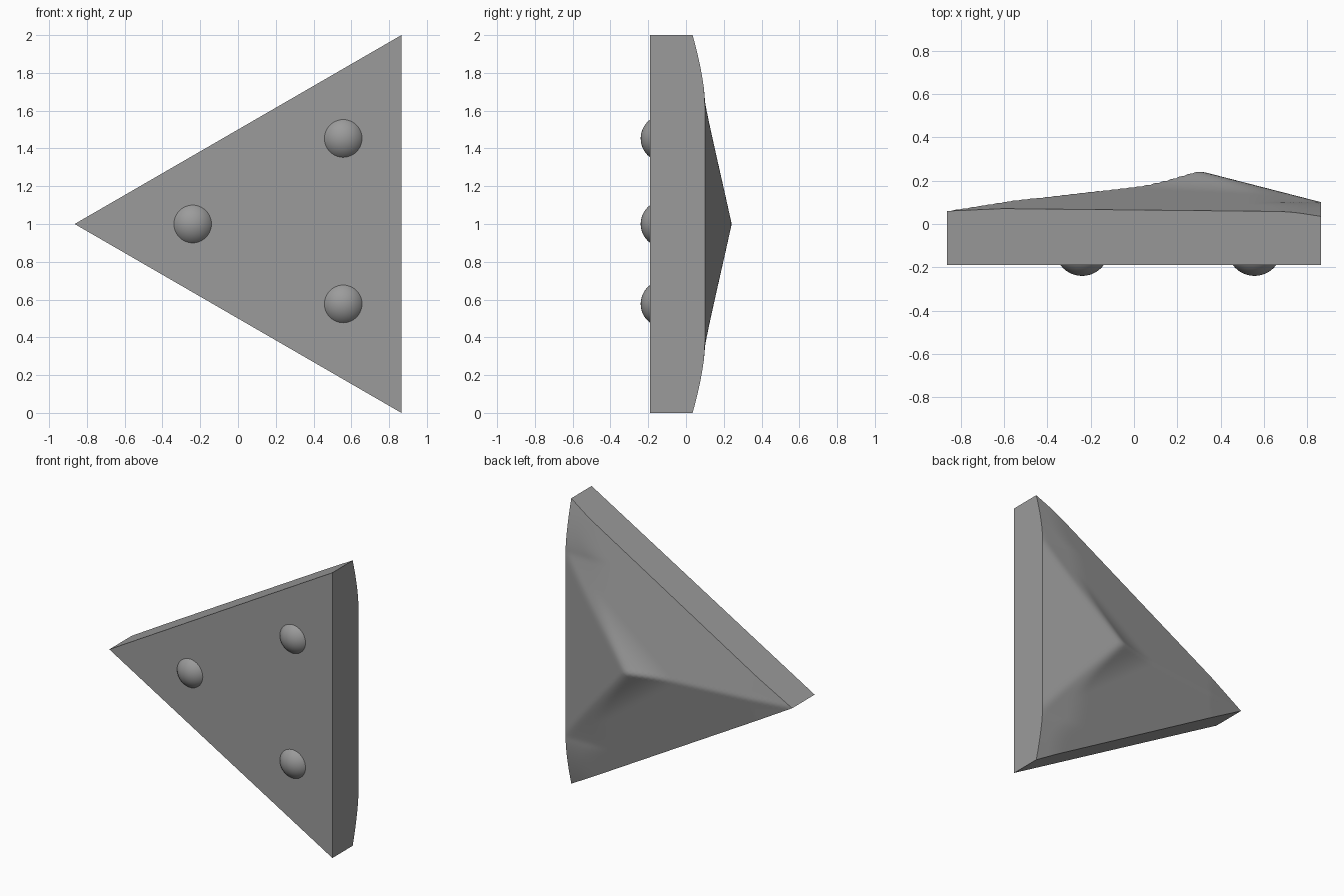
import bpy, bmesh, math

if "Cube" in bpy.data.objects:
    bpy.data.objects.remove(bpy.data.objects["Cube"])

HX = 0.865      # half width
FRONT = -0.19   # flat front plane
N = 90          # grid divisions along each side


def smin(a, b, k=0.016):
    h = max(k - abs(a - b), 0) / k
    return min(a, b) - h * h * k * 0.25


def smax(a, b, k=0.02):
    return -smin(-a, -b, k)


def ridge_limit(dz):
    """Profile of the ridge seen from the right: pointed, then rounded at the ends."""
    if dz < 0.65:
        return 0.1 + 0.147 * (1 - dz / 0.65) ** 1.08
    return 0.1 - 0.065 * ((dz - 0.65) / 0.35) ** 1.5


def back_height(x, z):
    """Three sloping facets with a chamfer band beside the right-hand ridges."""
    dz = abs(z - 1)
    right = 0.246 - 0.257 * (x - 0.3)
    left = 0.065 - 0.01 * x + 0.245 * (0.5 * (x + HX) - 0.866 * dz)
    band = 0.247 - 0.46 * dz + 0.30 * (x - 0.3)
    y = smin(right, smax(left, band))
    y = smin(y, ridge_limit(dz), 0.008)
    # soften the left tip
    y -= 0.014 * max(0, 1 - math.hypot(x + HX, dz) / 0.3)
    return y


# dark grey finish
grey = bpy.data.materials.new("dark_grey")
grey.diffuse_color = (0.33, 0.33, 0.33, 1)
grey.use_nodes = True
grey.node_tree.nodes["Principled BSDF"].inputs["Base Color"].default_value = grey.diffuse_color

# triangular body: gridded back, straight sides, flat front
bm = bmesh.new()
rows = []
for i in range(N + 1):
    x = -HX + 2 * HX * i / N
    row = []
    for j in range(i + 1):
        z = 1 + (2 * j - i) / N
        row.append(bm.verts.new((x, back_height(x, z), z)))
    rows.append(row)
for i in range(N):
    for j in range(i + 1):
        bm.faces.new((rows[i][j], rows[i + 1][j], rows[i + 1][j + 1]))
        if j < i:
            bm.faces.new((rows[i][j], rows[i + 1][j + 1], rows[i][j + 1]))

rim = [rows[i][0] for i in range(N)] + rows[N] + [rows[i][i] for i in range(N - 1, 0, -1)]
low = [bm.verts.new((v.co.x, FRONT, v.co.z)) for v in rim]
for a in range(len(rim)):
    b = (a + 1) % len(rim)
    bm.faces.new((rim[a], rim[b], low[b], low[a]))
bm.faces.new(low)
bmesh.ops.recalc_face_normals(bm, faces=bm.faces)
mesh = bpy.data.meshes.new("triangle_body")
bm.to_mesh(mesh)
bm.free()
mesh.materials.append(grey)
body = bpy.data.objects.new("triangle_body", mesh)
bpy.context.collection.objects.link(body)
bpy.context.view_layer.objects.active = body
body.select_set(True)
bpy.ops.object.shade_smooth_by_angle(angle=math.radians(30))

# three round studs set into the front
for n, (x, z) in enumerate([(-0.24, 1.0), (0.557, 1.453), (0.557, 0.577)]):
    bpy.ops.mesh.primitive_uv_sphere_add(segments=40, ring_count=24, radius=0.125,
                                         location=(x, -0.115, z))
    stud = bpy.context.object
    stud.name = f"front_stud_{n + 1}"
    stud.data.materials.append(grey)
    bpy.ops.object.shade_smooth()
